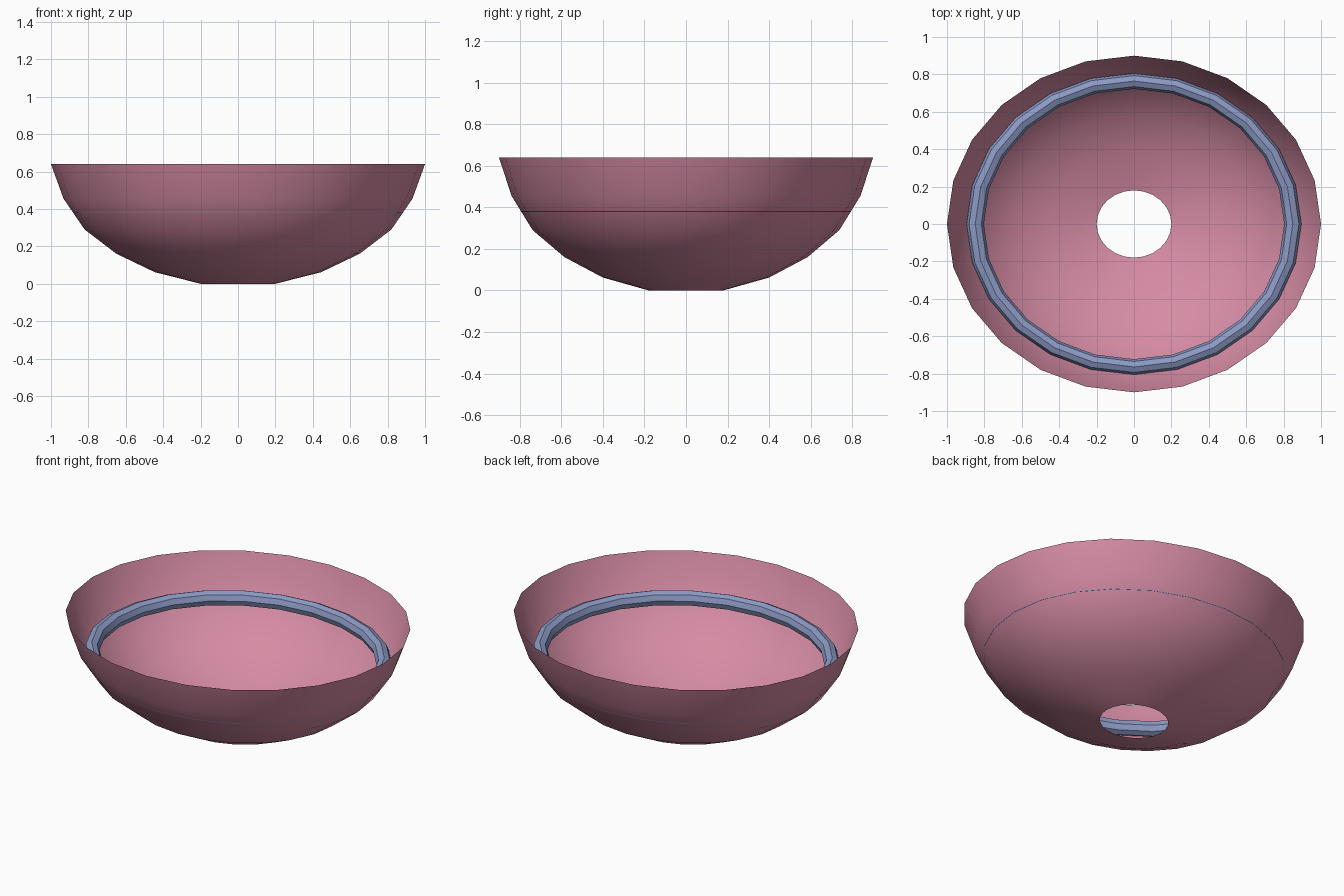
import bpy, bmesh, math

cube = bpy.data.objects.get("Cube")
if cube:
    bpy.data.objects.remove(cube, do_unlink=True)

SEGMENTS = 24
DEPTH = 0.9  # the bowl is slightly oval


def material(name, rgb):
    m = bpy.data.materials.new(name)
    m.use_nodes = True
    m.diffuse_color = (*rgb, 1)
    m.node_tree.nodes["Principled BSDF"].inputs["Base Color"].default_value = (*rgb, 1)
    return m


def revolve(name, profile, mat, closed=False):
    """Turn an (r, z) profile about the z axis into an oval shell or ring."""
    bm = bmesh.new()
    rings = []
    for r, z in profile:
        angles = [2 * math.pi * i / SEGMENTS for i in range(SEGMENTS)]
        rings.append([bm.verts.new((r * math.cos(a), r * math.sin(a) * DEPTH, z)) for a in angles])
    pairs = list(zip(rings, rings[1:]))
    if closed:
        pairs.append((rings[-1], rings[0]))
    for low, high in pairs:
        for i in range(SEGMENTS):
            j = (i + 1) % SEGMENTS
            bm.faces.new((low[i], low[j], high[j], high[i]))
    mesh = bpy.data.meshes.new(name)
    bm.to_mesh(mesh)
    bm.free()
    mesh.materials.append(mat)
    obj = bpy.data.objects.new(name, mesh)
    bpy.context.collection.objects.link(obj)
    bpy.ops.object.select_all(action='DESELECT')
    obj.select_set(True)
    bpy.context.view_layer.objects.active = obj
    bpy.ops.object.shade_smooth_by_angle(angle=math.radians(30))
    return obj


pink = material("dusty pink", (0.67, 0.26, 0.37))
blue = material("slate blue", (0.26, 0.32, 0.55))

# Thin open bowl with a hole in its base
revolve("bowl", [(0.20, 0), (0.445, 0.062), (0.65, 0.16), (0.82, 0.29),
                 (0.933, 0.455), (1.0, 0.64)], pink)

# Eight-sided ring seated against the inside wall
MAJOR, MINOR, HEIGHT = 0.849, 0.046, 0.411
ring = [(MAJOR + MINOR * math.cos(k * math.pi / 4),
         HEIGHT + MINOR * math.sin(k * math.pi / 4)) for k in range(8)]
revolve("inner_ring", ring, blue, closed=True)
